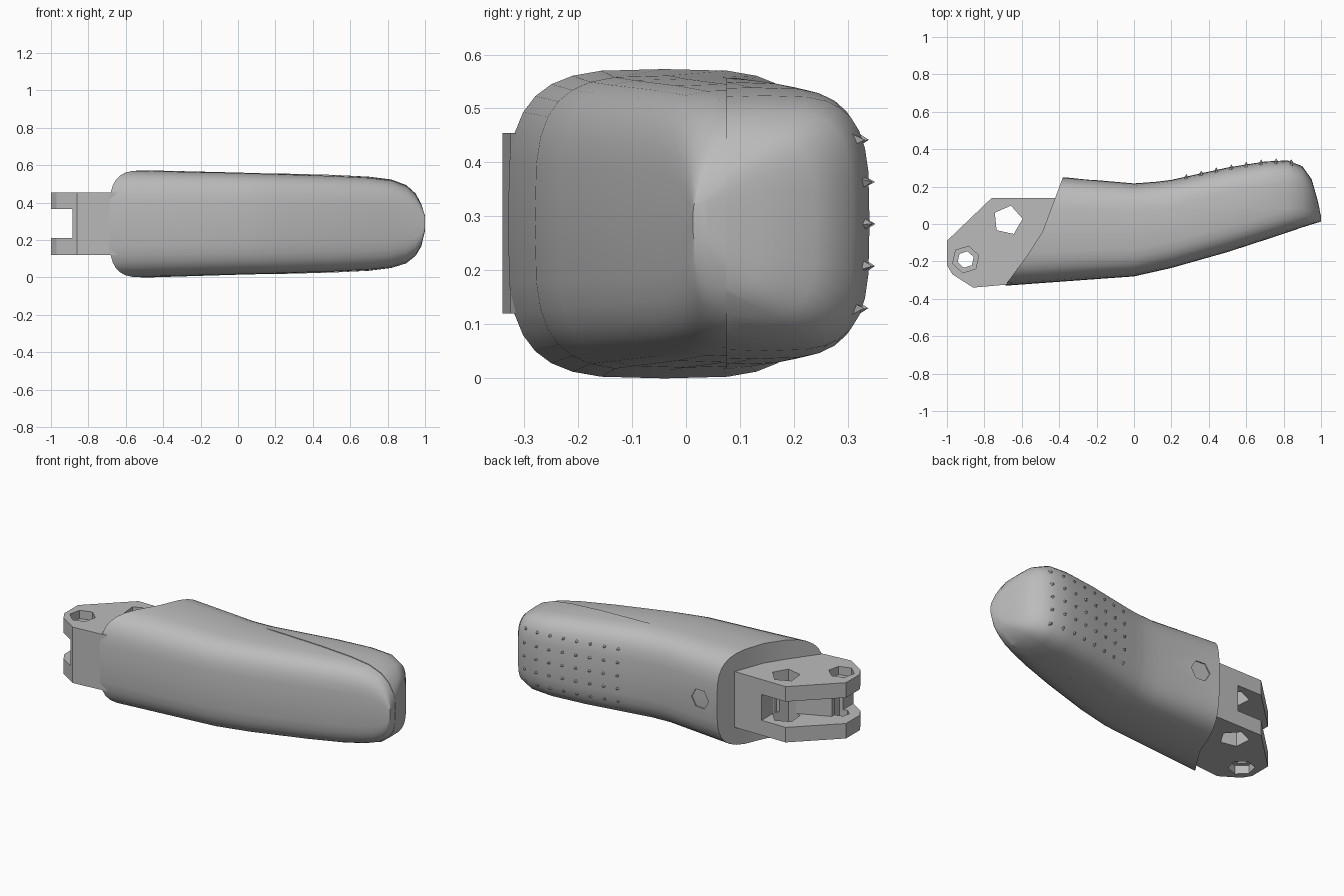
import bpy, bmesh, math
from mathutils import Vector

cube = bpy.data.objects.get("Cube")
if cube:
    bpy.data.objects.remove(cube, do_unlink=True)

grey = bpy.data.materials.new("plain grey")
grey.use_nodes = True
grey.diffuse_color = (0.5, 0.5, 0.5, 1)
grey.node_tree.nodes["Principled BSDF"].inputs["Base Color"].default_value = (0.5, 0.5, 0.5, 1)

POWER = 3.6
SIDES = 32
# Cross-sections: x, front y, back y, bottom z, top z
SECTIONS = [
    (-0.5, -0.33, 0.25, 0.0, 0.573),
    (0.0, -0.28, 0.217, 0.015, 0.561),
    (0.2, -0.235, 0.232, 0.02, 0.555),
    (0.5, -0.15, 0.298, 0.03, 0.545),
    (0.7, -0.085, 0.33, 0.04, 0.535),
    (0.82, -0.045, 0.336, 0.055, 0.52),
    (0.9, -0.018, 0.305, 0.08, 0.49),
    (0.95, -0.002, 0.235, 0.12, 0.445),
    (0.98, 0.007, 0.13, 0.17, 0.39),
    (1.0, 0.013, 0.04, 0.25, 0.33),
]


def finish(name, bm, angle=35):
    bmesh.ops.recalc_face_normals(bm, faces=bm.faces[:])
    mesh = bpy.data.meshes.new(name)
    bm.to_mesh(mesh)
    bm.free()
    mesh.materials.append(grey)
    ob = bpy.data.objects.new(name, mesh)
    bpy.context.collection.objects.link(ob)
    if angle:
        bpy.ops.object.select_all(action='DESELECT')
        ob.select_set(True)
        bpy.context.view_layer.objects.active = ob
        bpy.ops.object.shade_smooth_by_angle(angle=math.radians(angle))
    return ob


def end_x(y):
    """Bent slanting cut at the knuckle end."""
    if y > -0.07:
        return -0.5 + (y + 0.07) * 0.375
    return -0.5 + (y + 0.07) * 0.73


def signed_power(v):
    return math.copysign(abs(v) ** (2 / POWER), v)


def shell(grow_tip=0.0, grow_base=0.0):
    """Rounded-rectangle loft along the finger."""
    bm = bmesh.new()
    rings = []
    for i, (x, y0, y1, z0, z1) in enumerate(SECTIONS):
        grow = grow_base if i < 2 else grow_tip
        ring = []
        for k in range(SIDES):
            a = math.tau * k / SIDES
            y = (y0 + y1) / 2 + ((y1 - y0) / 2 + grow) * signed_power(math.cos(a))
            z = (z0 + z1) / 2 + ((z1 - z0) / 2 + grow) * signed_power(math.sin(a))
            ring.append(bm.verts.new((end_x(y) if i == 0 else x, y, z)))
        rings.append(ring)
    for a, b in zip(rings, rings[1:]):
        for k in range(SIDES):
            j = (k + 1) % SIDES
            bm.faces.new((a[k], a[j], b[j], b[k]))
    # Knuckle end closed by strips so the bend stays clean
    half = SIDES // 2
    r = rings[0]
    for k in range(half):
        quad = [r[k], r[k + 1], r[-k - 1], r[-k]]
        quad = list(dict.fromkeys(quad))
        if len(quad) > 2:
            bm.faces.new(quad)
    bm.faces.new(rings[-1])
    return bm


def prism(name, outline, z0, z1):
    bm = bmesh.new()
    face = bm.faces.new([bm.verts.new((x, y, z0)) for x, y in outline])
    new = bmesh.ops.extrude_face_region(bm, geom=[face])["geom"]
    bmesh.ops.translate(bm, vec=(0, 0, z1 - z0),
                        verts=[v for v in new if isinstance(v, bmesh.types.BMVert)])
    return finish(name, bm, 0)


def polygon(cx, cy, radius, sides, turn=0.0):
    return [(cx + radius * math.cos(turn + math.tau * k / sides),
             cy + radius * math.sin(turn + math.tau * k / sides)) for k in range(sides)]


def cut(target, cutter):
    cutter.hide_render = True
    cutter.hide_viewport = False
    mod = target.modifiers.new("cut", 'BOOLEAN')
    mod.operation = 'DIFFERENCE'
    mod.solver = 'EXACT'
    mod.object = cutter
    bpy.ops.object.select_all(action='DESELECT')
    target.select_set(True)
    bpy.context.view_layer.objects.active = target
    bpy.ops.object.modifier_apply(modifier=mod.name)
    bpy.data.objects.remove(cutter, do_unlink=True)


# Main finger shell with a screw hole and a pocket in its knuckle end
finger = finish("finger_body", shell())
for radius, depth in ((0.06, 0.05), (0.035, 0.12)):
    screw = prism("screw_cutter", polygon(0, 0, radius, 6), 0, depth + 0.1)
    screw.rotation_euler = (math.pi / 2, 0, 0)
    screw.location = (-0.26, 0.34, 0.285)
    bpy.context.view_layer.update()
    cut(finger, screw)
cut(finger, prism("pocket_cutter",
                  [(-0.5, 0.17), (-0.36, 0.17), (-0.36, 0.205), (-0.5, 0.205)], 0.17, 0.4))

# Back pad, standing very slightly proud to show the seam
bm = shell(0.004, -0.006)
bmesh.ops.bisect_plane(bm, geom=bm.verts[:] + bm.edges[:] + bm.faces[:],
                       plane_co=(0, 0.075, 0), plane_no=(0, 1, 0), clear_inner=True)
bmesh.ops.holes_fill(bm, edges=[e for e in bm.edges if e.is_boundary])
finish("grip_pad", bm)

# Forked hinge block
hinge = prism("hinge_fork", [(-1, -0.09), (-0.76, 0.14), (-0.36, 0.14), (-0.45, -0.2),
                             (-0.62, -0.31), (-0.69, -0.325), (-0.86, -0.34),
                             (-0.97, -0.27), (-1, -0.22)], 0.12, 0.455)
cut(hinge, prism("slot_cutter", [(-1.1, -0.5), (-0.885, -0.5), (-0.885, -0.12),
                                 (-0.75, -0.06), (-0.6, 0.0), (-0.6, 0.3), (-1.1, 0.3)],
                 0.21, 0.365))
cut(hinge, prism("pin_cutter", polygon(-0.9, -0.19, 0.045, 6, 0.3), 0, 0.6))
for low, high in ((0.05, 0.17), (0.405, 0.5)):
    cut(hinge, prism("sink_cutter", polygon(-0.9, -0.19, 0.073, 6, 0.3), low, high))
cut(hinge, prism("cord_cutter", polygon(-0.675, 0.02, 0.08, 5, 0.1), 0, 0.6))


def back_surface(x, z):
    """Height of the pad surface under a grip stud."""
    for a, b in zip(SECTIONS, SECTIONS[1:]):
        if a[0] <= x <= b[0]:
            t = (x - a[0]) / (b[0] - a[0])
            _, y0, y1, z0, z1 = [p + (q - p) * t for p, q in zip(a, b)]
            side = min(1, abs(z - (z0 + z1) / 2) / ((z1 - z0) / 2))
            return (y0 + y1) / 2 + (y1 - y0) / 2 * (1 - side ** POWER) ** (1 / POWER)


# Rows of small pointed grip studs
bm = bmesh.new()
for col in range(8):
    for row in range(5):
        x, z = 0.28 + col * 0.08, 0.13 + row * 0.078
        y = back_surface(x, z)
        base = [bm.verts.new((x + dx, y - 0.006, z + dz))
                for dx, dz in polygon(0, 0, 0.016, 4, 0.4 * row + col)]
        tip = bm.verts.new(Vector((x, y + 0.018, z)))
        bm.faces.new(base)
        for k in range(4):
            bm.faces.new((base[k], base[(k + 1) % 4], tip))
finish("grip_studs", bm, 0)
